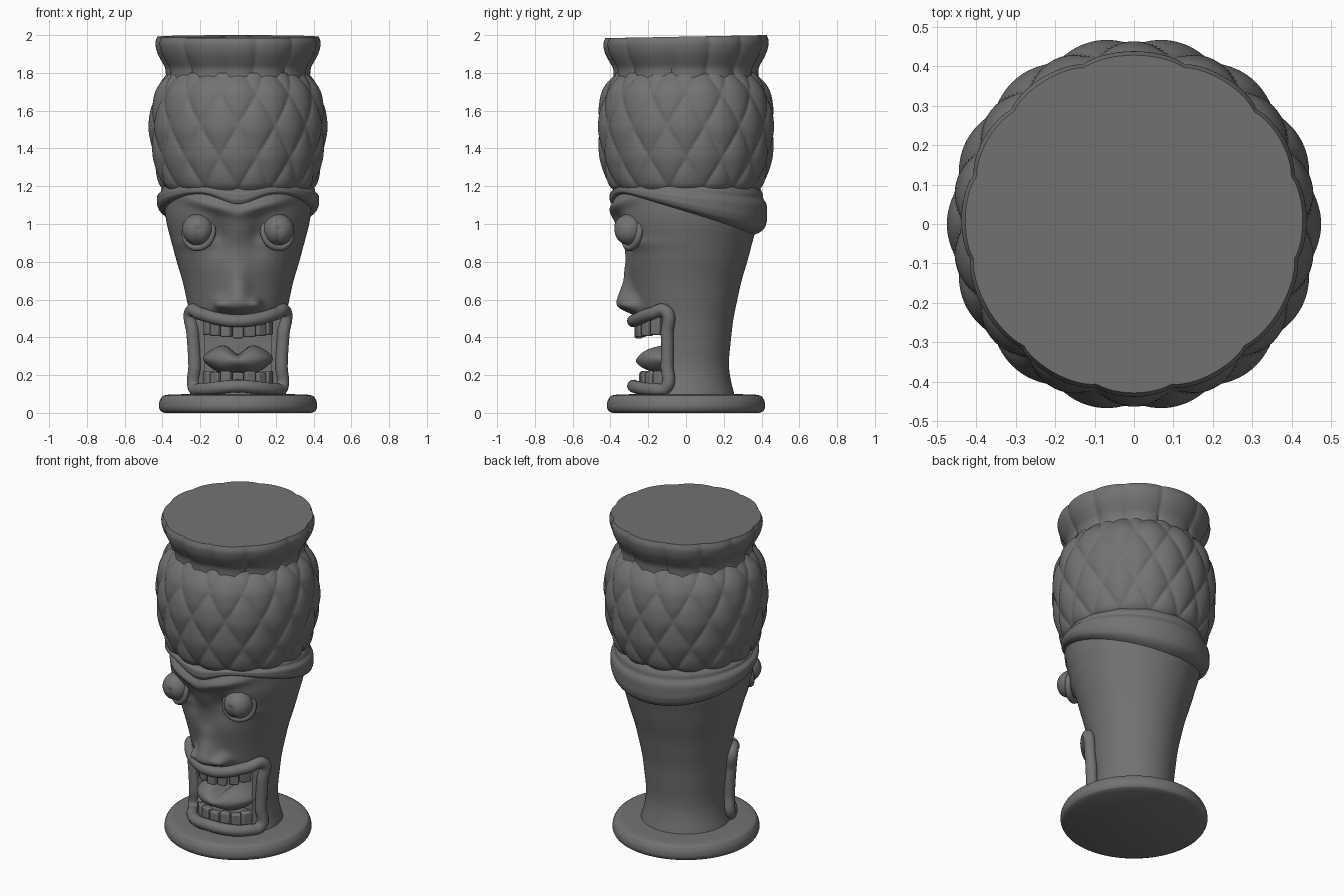
import bpy, bmesh
from math import sin, cos, pi, exp, radians

if "Cube" in bpy.data.objects:
    bpy.data.objects.remove(bpy.data.objects["Cube"])

# dark grey glaze shared by every part
glaze = bpy.data.materials.new("dark_glaze")
glaze.diffuse_color = (.17, .17, .17, 1)
glaze.use_nodes = True
glaze.node_tree.nodes["Principled BSDF"].inputs["Base Color"].default_value = glaze.diffuse_color


def lerp(pts, t):
    if t <= pts[0][0]:
        return pts[0][1]
    for (a, va), (b, vb) in zip(pts, pts[1:]):
        if t <= b:
            return va + (vb - va) * (t - a) / (b - a)
    return pts[-1][1]


def soft(pts, t, w):
    return sum(lerp(pts, t + w * k / 3) for k in range(-3, 4)) / 7


def gauss(d, w):
    return exp(-(d / w) ** 2)


def smooth(ob, angle=40):
    bpy.ops.object.select_all(action='DESELECT')
    ob.select_set(True)
    bpy.context.view_layer.objects.active = ob
    bpy.ops.object.shade_smooth_by_angle(angle=radians(angle))
    ob.data.materials.clear()
    ob.data.materials.append(glaze)
    return ob


def shell(name, fn, nu, nv, angle=40):
    """Closed turned form; fn(angle from front, t) gives (radius, height)."""
    bm = bmesh.new()
    rows = []
    for j in range(nv + 1):
        row = []
        for i in range(nu):
            a = 2 * pi * i / nu
            a = a - 2 * pi if a > pi else a
            r, z = fn(a, j / nv)
            row.append(bm.verts.new((r * sin(a), -r * cos(a), z)))
        rows.append(row)
    for p, q in zip(rows, rows[1:]):
        for i in range(nu):
            k = (i + 1) % nu
            bm.faces.new((p[i], p[k], q[k], q[i]))
    bm.faces.new(rows[0][::-1])
    bm.faces.new(rows[-1])
    bmesh.ops.recalc_face_normals(bm, faces=bm.faces)
    me = bpy.data.meshes.new(name)
    bm.to_mesh(me)
    bm.free()
    ob = bpy.data.objects.new(name, me)
    bpy.context.collection.objects.link(ob)
    return smooth(ob, angle)


def box(name, loc, size, rot=0):
    bpy.ops.mesh.primitive_cube_add(size=1, location=loc, rotation=(0, 0, rot))
    ob = bpy.context.object
    ob.name = name
    ob.scale = size
    bpy.ops.object.transform_apply(location=False, rotation=False, scale=True)
    return ob


# round foot
FOOT_R = [(0, .385), (.15, .41), (.35, .42), (.55, .417), (.75, .402), (.88, .38), (1, .24)]
FOOT_Z = [(0, 0), (.15, .008), (.35, .03), (.55, .06), (.75, .088), (.88, .097), (1, .1)]
shell("foot", lambda a, t: (soft(FOOT_R, t, .06), lerp(FOOT_Z, t)), 96, 24)

# tapered head with nose, nostrils, slanted brows and eye hollows
BODY = [(.05, .27), (.1, .255), (.2, .23), (.27, .225), (.5, .25), (.6, .272), (.7, .293),
        (.8, .325), (.93, .358), (1.0, .38), (1.1, .39), (1.2, .38)]
NOSE = [(.5, 0), (.52, .02), (.545, .085), (.57, .105), (.6, .095), (.7, .037), (.8, .008), (.9, 0)]


def head(a, t):
    z = .06 + 1.15 * t
    r = soft(BODY, z, .05)
    if cos(a) > 0:
        x = r * sin(a)
        ax = abs(x)
        r += soft(NOSE, z, .015) * gauss(x, .055 + .02 * gauss(z - .57, .06))
        r += .045 * gauss(ax - .08, .034) * gauss(z - .572, .035)
        r -= .035 * gauss(ax - .12, .065) * gauss(z - .95, .1)
        r -= .02 * gauss(x, .2) * gauss(z - .87, .1)
        r += .03 * gauss(z - 1.06 - .28 * ax, .035) * gauss(ax - .12, .15)
        r += .012 * gauss(ax - .21, .1) * gauss(z - .9, .03)
    return r, z


body = shell("head", head, 200, 150)

# mouth opening and throat
cuts = [box("mouth_cut", (0, -.41, .32), (1, .6, .37)),
        box("throat_cut", (0, -.13, .315), (.35, .3, .34))]
for c in cuts:
    smooth(c)
    c.hide_render = True
    m = body.modifiers.new("cut", 'BOOLEAN')
    m.operation = 'DIFFERENCE'
    m.object = c
    m.solver = 'EXACT'
    bpy.context.view_layer.objects.active = body
    bpy.ops.object.modifier_apply(modifier=m.name)
for c in cuts:
    bpy.data.objects.remove(c)
smooth(body)

# lips: one closed tube around the opening
half = [(.1, -.255, .497), (.2, -.185, .525), (.25, -.105, .535), (.24, -.1, .42), (.23, -.1, .25),
        (.232, -.105, .135), (.19, -.18, .125), (.1, -.255, .134)]
path = [(0, -.278, .487)] + half + [(0, -.278, .142)] + [(-x, y, z) for x, y, z in half[::-1]]
cu = bpy.data.curves.new("lips", 'CURVE')
cu.dimensions = '3D'
cu.bevel_depth = .034
cu.bevel_resolution = 5
sp = cu.splines.new('BEZIER')
sp.bezier_points.add(len(path) - 1)
for p, co in zip(sp.bezier_points, path):
    p.co = co
    p.handle_left_type = p.handle_right_type = 'AUTO'
sp.use_cyclic_u = True
lips = bpy.data.objects.new("lips", cu)
bpy.context.collection.objects.link(lips)
bpy.ops.object.select_all(action='DESELECT')
lips.select_set(True)
bpy.context.view_layer.objects.active = lips
bpy.ops.object.convert(target='MESH')
smooth(bpy.context.object, 60)

# two curved rows of teeth
for row, z0, front in (("upper", .445, .19), ("lower", .165, .165)):
    for i in range(-3, 4):
        b = radians(20 * i)
        z = z0 + (.006 * abs(i) if row == "upper" else .006 * (i % 2))
        t = box(f"{row}_tooth", (.18 * sin(b), -.06 - front * cos(b), z), (.056, .045, .1), b)
        m = t.modifiers.new("round", 'BEVEL')
        m.width = .008
        m.segments = 2
        smooth(t)

# tongue with a centre furrow
bpy.ops.mesh.primitive_uv_sphere_add(segments=48, ring_count=32, radius=1)
tongue = bpy.context.object
tongue.name = "tongue"
for v in tongue.data.vertices:
    x, y, z = v.co
    lobes = z * (.055 + .03 * gauss(abs(x) - .5, .4)) - .03 * gauss(x, .22) * max(z, 0)
    v.co = (.185 * x, -.09 + .175 * y, .278 + lobes + .01 * abs(x))
smooth(tongue, 80)

# eyeballs with a lower crease, and low lids
for s, side in ((1, "right"), (-1, "left")):
    bpy.ops.mesh.primitive_uv_sphere_add(segments=40, ring_count=24, radius=.083,
                                         location=(s * .213, -.3, .97))
    eye = bpy.context.object
    eye.name = side + "_eye"
    for v in eye.data.vertices:
        if v.co.z < .02:
            v.co.y += .012 * gauss(v.co.x, .012)
    smooth(eye, 80)
    bpy.ops.mesh.primitive_torus_add(major_radius=.082, minor_radius=.018, major_segments=48,
                                     minor_segments=12, location=(s * .208, -.285, .955),
                                     rotation=(radians(80), 0, s * radians(28)))
    bpy.context.object.name = side + "_eyelid"
    smooth(bpy.context.object, 80)

# head band, dipping to a frown in front and low at the back
BAND = [(0, .33), (.05, .385), (.15, .418), (.3, .43), (.55, .43), (.64, .422), (.7, .405),
        (.76, .41), (.85, .4), (1, .37)]


def band(a, t):
    low = 1.055 + .12 * cos(a) - .09 * gauss(a, .35)
    return soft(BAND, t, .04) * (1 - .06 * max(0, cos(a))), low + (1.22 - low) * t


shell("head_band", band, 128, 36, 60)

# pineapple crown with crossing spiral grooves
FRUIT = [(1.16, .36), (1.19, .405), (1.25, .43), (1.35, .454), (1.5, .47), (1.6, .465),
         (1.7, .443), (1.76, .41), (1.8, .365)]


def fruit(a, t):
    z = 1.17 + .63 * t - .012 * cos(2 * a) * (1 - t)
    h = (z - 1.18) / .34
    u, v = 7 * a / pi + h, 7 * a / pi - h
    bump = abs(sin(pi * u) * sin(pi * v)) ** .45
    return soft(FRUIT, z, .025) + .021 * (bump - .75), z


shell("pineapple", fruit, 280, 90, 80)

# fluted leaf rim with a flat closed top
RIM = [(1.75, .385), (1.79, .382), (1.83, .385), (1.87, .408), (1.91, .428), (1.95, .438),
       (1.98, .438), (2.0, .425)]


def rim(a, t):
    z = 1.75 + .25 * t
    lobe = abs(cos(6 * a + .35 * sin(3 * a))) ** .4
    depth = .03 - .014 * t
    return soft(RIM, z, .015) - depth * (1 - lobe), z - .008 * (1 + cos(a)) * t


shell("leaf_rim", rim, 240, 40, 50)
